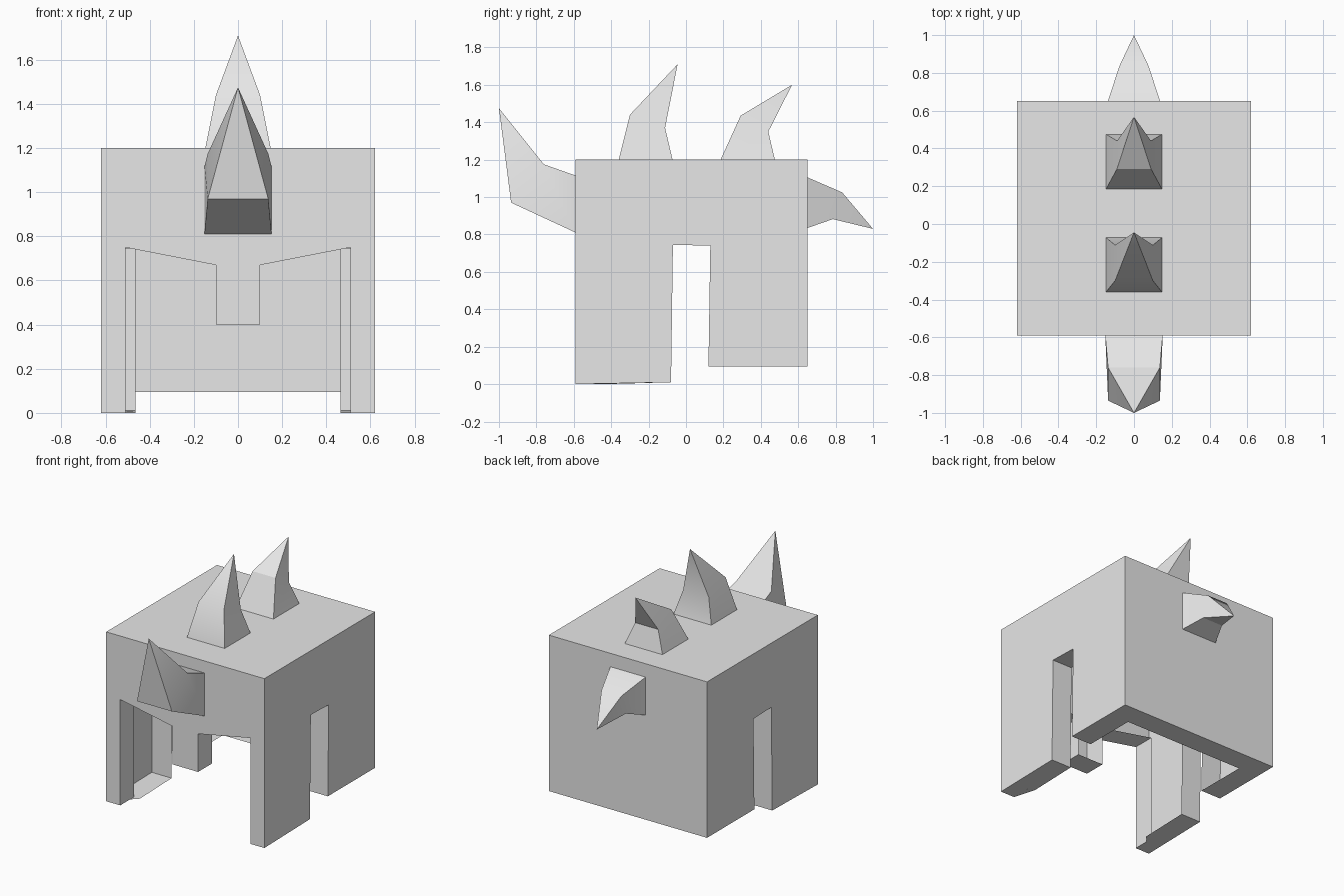
import bpy
import bmesh
from math import radians

cube = bpy.data.objects.get("Cube")
if cube:
    bpy.data.objects.remove(cube)

W, FRONT, BACK, TOP = 0.62, -0.59, 0.65, 1.2
RIM = 0.155

grey = bpy.data.materials.new("plain_grey")
grey.use_nodes = True
grey.diffuse_color = (0.8, 0.8, 0.8, 1)
grey.node_tree.nodes["Principled BSDF"].inputs["Base Color"].default_value = (0.8, 0.8, 0.8, 1)


def finish(bm, name):
    """Turn a bmesh into a named object with the shared material."""
    mesh = bpy.data.meshes.new(name)
    bm.to_mesh(mesh)
    bm.free()
    mesh.materials.append(grey)
    obj = bpy.data.objects.new(name, mesh)
    bpy.context.collection.objects.link(obj)
    bpy.ops.object.select_all(action="DESELECT")
    obj.select_set(True)
    bpy.context.view_layer.objects.active = obj
    bpy.ops.object.shade_smooth_by_angle(angle=radians(30))
    return obj


def helmet_shell():
    """Open box with a face opening, side slits and an inward rim."""
    bm = bmesh.new()

    def panel(points):
        bm.faces.new([bm.verts.new(p) for p in points])

    # front with cheek edges and nose guard
    half = [(W, TOP), (W, 0), (0.51, 0), (0.51, 0.75), (0.1, 0.67), (0.1, 0.4)]
    outline = half + [(-x, z) for x, z in reversed(half)]
    panel([(x, FRONT, z) for x, z in outline])
    # sides with a slit between cheek and neck guard
    side = [(FRONT, TOP), (FRONT, 0), (-0.08, 0.01), (-0.07, 0.745),
            (0.13, 0.74), (0.12, 0.095), (BACK, 0.095), (BACK, TOP)]
    for s in (-1, 1):
        panel([(s * W, y, z) for y, z in side])
    # back and top
    panel([(x, BACK, z) for x, z in ((W, TOP), (W, 0.095), (-W, 0.095), (-W, TOP))])
    panel([(x, y, TOP) for x, y in ((W, FRONT), (W, BACK), (-W, BACK), (-W, FRONT))])
    bmesh.ops.remove_doubles(bm, verts=bm.verts, dist=0.001)
    bmesh.ops.recalc_face_normals(bm, faces=bm.faces)

    # fold every open edge inwards
    border = [e for e in bm.edges if e.is_boundary]
    new = bmesh.ops.extrude_edge_only(bm, edges=border)["geom"]
    for v in (g for g in new if isinstance(g, bmesh.types.BMVert)):
        x, y, z = v.co
        if abs(abs(x) - W) < 0.001:
            v.co.x -= RIM if x > 0 else -RIM
        if abs(y - FRONT) < 0.001:
            v.co.y += RIM
        if abs(y - BACK) < 0.001:
            v.co.y -= RIM
    return finish(bm, "helmet_shell")


def spike(name, base, middle, tip, base_w, mid_w):
    """Bent four-sided spike; base and middle are pairs of (y, z)."""
    bm = bmesh.new()
    rings = []
    for (a, b), w in ((base, base_w), (middle, mid_w)):
        rings.append([bm.verts.new(p) for p in
                      ((-w, *a), (w, *a), (w, *b), (-w, *b))])
    apex = bm.verts.new((0, *tip))
    low, mid = rings
    for i in range(4):
        j = (i + 1) % 4
        bm.faces.new((low[i], low[j], mid[j], mid[i]))
        bm.faces.new((mid[i], mid[j], apex))
    bm.faces.new(reversed(low))
    bmesh.ops.recalc_face_normals(bm, faces=bm.faces)
    return finish(bm, name)


helmet_shell()
spike("front_horn", ((FRONT, 0.81), (FRONT, 1.115)),
      ((-0.935, 0.97), (-0.76, 1.175)), (-1, 1.475), 0.152, 0.137)
spike("front_top_spike", ((-0.36, TOP), (-0.072, TOP)),
      ((-0.3, 1.44), (-0.112, 1.37)), (-0.045, 1.71), 0.148, 0.1)
spike("rear_top_spike", ((0.185, TOP), (0.475, TOP)),
      ((0.292, 1.435), (0.44, 1.35)), (0.567, 1.6), 0.148, 0.09)
spike("back_spike", ((BACK, 1.105), (BACK, 0.835)),
      ((0.835, 1.025), (0.785, 0.882)), (1, 0.83), 0.138, 0.078)
